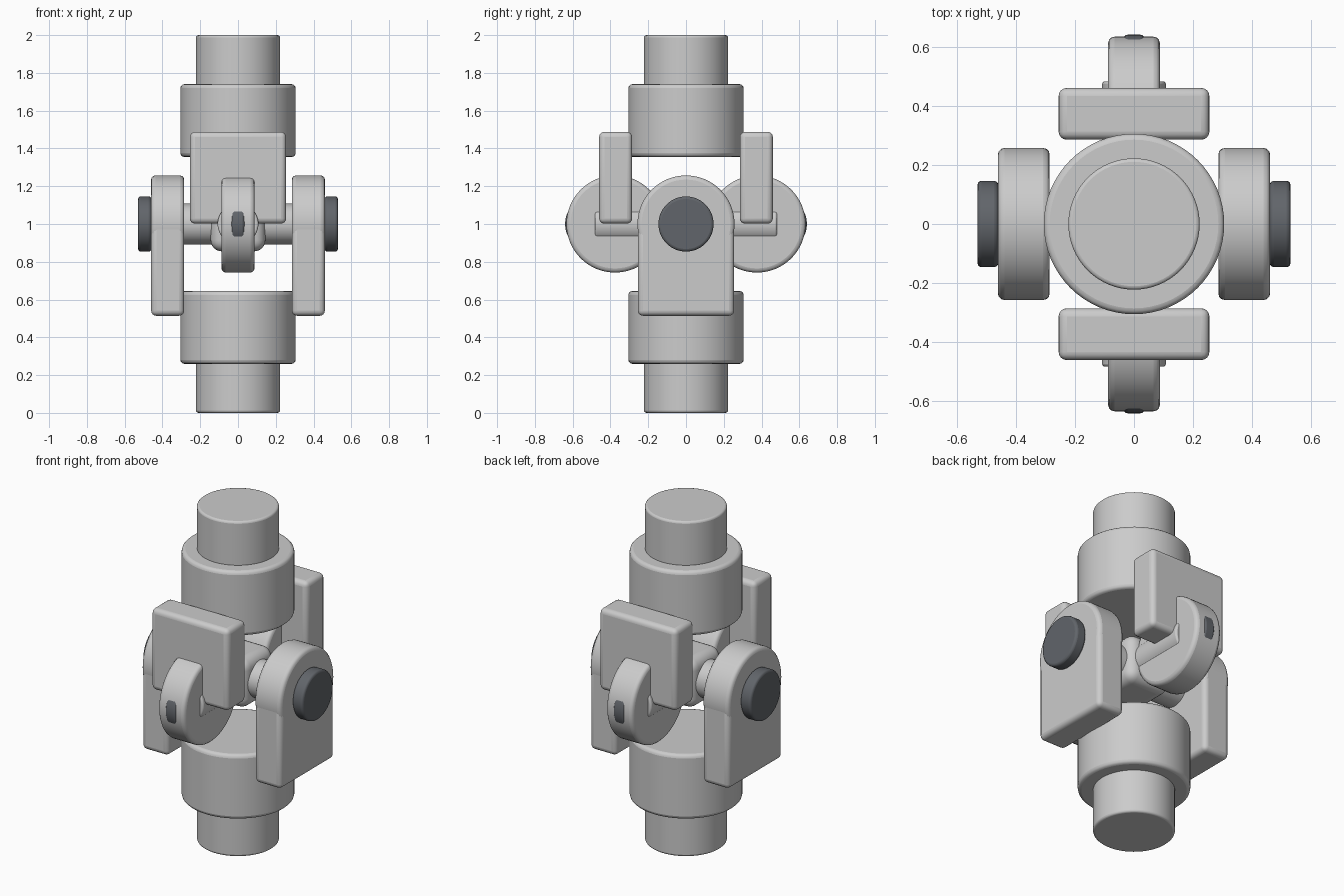
import bpy
from math import pi, radians

if "Cube" in bpy.data.objects:
    bpy.data.objects.remove(bpy.data.objects["Cube"])

dark = bpy.data.materials.new("dark_steel")
dark.diffuse_color = (0.12, 0.13, 0.145, 1)
dark.use_nodes = True
dark.node_tree.nodes["Principled BSDF"].inputs["Base Color"].default_value = dark.diffuse_color


def finish(name, bevel, segments=3, mat=None):
    ob = bpy.context.object
    ob.name = name
    bpy.ops.object.transform_apply(location=False, rotation=True, scale=True)
    mod = ob.modifiers.new("rounded_edges", 'BEVEL')
    mod.width = bevel
    mod.segments = segments
    mod.limit_method = 'ANGLE'
    mod.angle_limit = radians(40)
    bpy.ops.object.shade_smooth_by_angle(angle=radians(35))
    if mat:
        ob.data.materials.append(mat)


def cyl(name, loc, r, length, axis='Z', bevel=0.015, mat=None):
    rot = {'X': (0, pi / 2, 0), 'Y': (pi / 2, 0, 0), 'Z': (0, 0, 0)}[axis]
    bpy.ops.mesh.primitive_cylinder_add(vertices=64, radius=r, depth=length,
                                        location=loc, rotation=rot)
    finish(name, bevel, mat=mat)


def box(name, loc, size, bevel, segments=4):
    bpy.ops.mesh.primitive_cube_add(size=1, location=loc)
    bpy.context.object.scale = size
    finish(name, bevel, segments)


# Shafts and hubs, mirrored about z = 1
for part, s in (("lower", -1), ("upper", 1)):
    cyl(part + "_shaft", (0, 0, 1 + s * 0.865), 0.222, 0.27, bevel=0.012)
    cyl(part + "_hub", (0, 0, 1 + s * 0.5475), 0.305, 0.385, bevel=0.02)

for side, s in (("a", -1), ("b", 1)):
    # Lower fork: arms with rounded eyes and dark end caps
    box("lower_arm_" + side, (s * 0.3725, 0, 0.757), (0.175, 0.51, 0.486), 0.028)
    cyl("lower_eye_" + side, (s * 0.3725, 0, 1), 0.257, 0.175, 'X', 0.022)
    cyl("lower_cap_" + side, (s * 0.494, 0, 1), 0.146, 0.07, 'X', 0.014, dark)
    # Upper fork: arms on y, with eyes and caps turned along x
    box("upper_arm_" + side, (0, s * 0.3725, 1.245), (0.51, 0.175, 0.486), 0.028)
    cyl("upper_eye_" + side, (0, s * 0.376, 1), 0.257, 0.175, 'X', 0.022)
    cyl("upper_cap_" + side, (0, s * 0.494, 1), 0.146, 0.07, 'X', 0.014, dark)

# Central cross
box("cross_block", (0, 0, 1), (0.29, 0.29, 0.29), 0.06, 6)
cyl("cross_pin_x", (0, 0, 1), 0.108, 0.965, 'X', 0.01)
cyl("cross_pin_y", (0, 0, 1), 0.108, 0.965, 'Y', 0.01)
